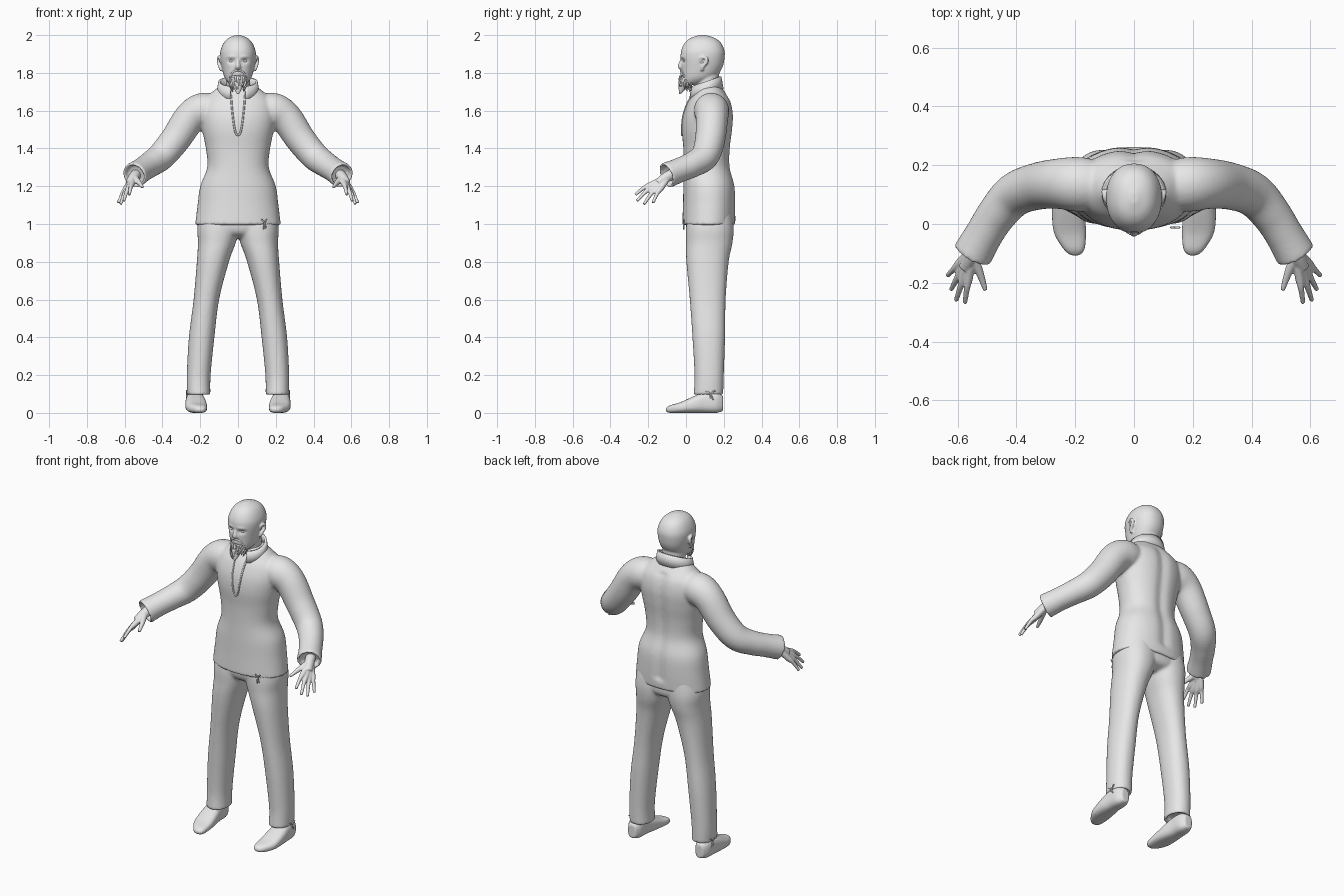
import bpy, bmesh, math, random
from mathutils import Vector
from mathutils.bvhtree import BVHTree

random.seed(4)
cube = bpy.data.objects.get("Cube")
if cube:
    bpy.data.objects.remove(cube, do_unlink=True)

grey = bpy.data.materials.new("plain_grey")
grey.use_nodes = True
grey.diffuse_color = (0.8, 0.8, 0.8, 1)
grey.node_tree.nodes["Principled BSDF"].inputs["Base Color"].default_value = (0.8, 0.8, 0.8, 1)


def spline(rows, steps=6):
    """Catmull-Rom interpolation of equal-length tuples."""
    out = []
    for i in range(len(rows) - 1):
        a, b, c, d = (rows[max(i - 1, 0)], rows[i], rows[i + 1], rows[min(i + 2, len(rows) - 1)])
        for k in range(steps):
            t = k / steps
            out.append(tuple(q + 0.5 * t * (r - p + t * (2 * p - 5 * q + 4 * r - s + t * (3 * (q - r) + s - p)))
                             for p, q, r, s in zip(a, b, c, d)))
    return out + [tuple(rows[-1])]


def sections(rows, axis="z", n=40, power=2.2, side=1):
    """Rounded rings from rows of (position, a0, a1, b0, b1)."""
    rings = []
    for t, a0, a1, b0, b1 in spline(rows):
        ring = []
        for k in range(n):
            c, s = math.cos(math.tau * k / n), math.sin(math.tau * k / n)
            a = (a0 + a1) / 2 + (a1 - a0) / 2 * math.copysign(abs(c) ** (2 / power), c)
            b = (b0 + b1) / 2 + (b1 - b0) / 2 * math.copysign(abs(s) ** (2 / power), s)
            ring.append(Vector((a * side, b, t) if axis == "z" else (a * side, t, b)))
        rings.append(ring)
    return rings


def tube(rows, n=20, side=1, steps=6):
    """Round rings along a path of (x, y, z, radius)."""
    pts = spline(rows, steps)
    pos = [Vector(p[:3]) for p in pts]
    ref = Vector((1, 0, 0)) if abs((pos[-1] - pos[0]).normalized().z) > 0.8 else Vector((0, 0, 1))
    rings = []
    for i, p in enumerate(pos):
        d = (pos[min(i + 1, len(pos) - 1)] - pos[max(i - 1, 0)]).normalized()
        u = d.cross(ref).normalized()
        v = d.cross(u)
        ring = [p + pts[i][3] * (u * math.cos(math.tau * k / n) + v * math.sin(math.tau * k / n)) for k in range(n)]
        rings.append([Vector((q.x * side, q.y, q.z)) for q in ring])
    return rings


def recess(rings, depth):
    """Turn the last ring inward to make an open-looking cuff."""
    mid = [sum(r, Vector()) / len(r) for r in rings[-2:]]
    back = (mid[0] - mid[1]).normalized() * depth
    lip = [mid[1] + (v - mid[1]) * 0.78 for v in rings[-1]]
    return rings + [lip, [v + back for v in lip]]


def skin(bm, rings):
    loops = [[bm.verts.new(v) for v in r] for r in rings]
    n = len(loops[0])
    for lo, hi in zip(loops, loops[1:]):
        for k in range(n):
            bm.faces.new((lo[k], lo[(k + 1) % n], hi[(k + 1) % n], hi[k]))
    bm.faces.new(loops[0])
    bm.faces.new(loops[-1])


def finish(bm, name, voxel=0, smooth=4):
    bmesh.ops.recalc_face_normals(bm, faces=bm.faces)
    for f in bm.faces:
        f.smooth = True
    me = bpy.data.meshes.new(name)
    bm.to_mesh(me)
    bm.free()
    me.materials.append(grey)
    ob = bpy.data.objects.new(name, me)
    bpy.context.collection.objects.link(ob)
    if voxel:
        m = ob.modifiers.new("blend", "REMESH")
        m.mode, m.voxel_size, m.use_smooth_shade = "VOXEL", voxel, True
        m = ob.modifiers.new("soften", "SMOOTH")
        m.factor, m.iterations = 0.5, smooth
    return ob


# Shirt: torso with both sleeves blended in
bm = bmesh.new()
torso = [(1.735, .09, .06, .18), (1.70, .135, .045, .205), (1.65, .185, .012, .238), (1.58, .2, -.014, .252),
         (1.5, .19, -.022, .248), (1.4, .17, -.014, .236), (1.3, .163, -.012, .236), (1.2, .2, -.014, .26),
         (1.1, .214, -.016, .264), (0.995, .227, -.02, .26)]
skin(bm, recess(sections([(z, -w, w, f, b) for z, w, f, b in torso], n=64), 0.03))
for v in bm.verts:  # spine groove
    if v.co.y > 0.15 and 1.05 < v.co.z < 1.68:
        v.co.y -= 0.012 * math.exp(-(v.co.x / 0.03) ** 2)
surface = BVHTree.FromBMesh(bm)
sleeve = [(.12, .13, 1.6, .085), (.19, .135, 1.6, .093), (.255, .137, 1.56, .086), (.33, .128, 1.45, .08),
          (.405, .1, 1.36, .075), (.465, .035, 1.315, .068), (.51, -.035, 1.285, .065), (.55, -.105, 1.257, .069)]
for s in (1, -1):
    skin(bm, recess(tube(sleeve, 32, s), 0.03))
finish(bm, "shirt", 0.008, 6)

# Neck slit edging, following the chest
bm = bmesh.new()
edge = []
for k in range(21):
    t = k / 10 - 1
    x, z = 0.037 * math.copysign(abs(t) ** 0.6, t), 1.47 + 0.21 * abs(t) ** 1.5
    hit = surface.ray_cast(Vector((x, -1, z)), Vector((0, 1, 0)))[0]
    edge.append((x, hit.y, z, 0.005))
skin(bm, tube(edge, 8, steps=3))
finish(bm, "neck_slit_edging")

# Standing collar, open at the front
bm = bmesh.new()
pairs = []
for k in range(41):
    a = 0.38 + (math.tau - 0.76) * k / 40
    rise = 1.66 + 0.055 * (1 - math.cos(a)) / 2
    pairs.append([bm.verts.new((w * math.sin(a), 0.105 - d * math.cos(a), rise + h))
                  for w, d, h in ((.108, .088, 0), (.103, .082, .035), (.098, .076, .066))])
for p, q in zip(pairs, pairs[1:]):
    for i in (0, 1):
        bm.faces.new((p[i], q[i], q[i + 1], p[i + 1]))
collar = finish(bm, "collar")
m = collar.modifiers.new("cloth", "SOLIDIFY")
m.thickness, m.offset = 0.012, 0

# Trousers: pelvis and two legs
bm = bmesh.new()
skin(bm, sections([(1.08, -.19, .19, .01, .24), (1.0, -.2, .2, 0, .25), (.95, -.17, .17, .015, .24),
                   (.925, -.08, .08, .06, .19)]))
leg = [(1.08, -.02, .2, .01, .24), (.98, -.01, .215, 0, .252), (.9, .012, .212, 0, .246), (.8, .048, .218, .002, .226),
       (.6, .1, .235, .02, .21), (.4, .125, .26, .034, .207), (.2, .145, .271, .045, .2), (.095, .146, .27, .04, .197)]
for s in (1, -1):
    skin(bm, recess(sections(leg, side=s), 0.03))
finish(bm, "trousers", 0.009)

# Shoes
foot = [(-.107, .185, .215, .008, .025), (-.085, .168, .24, 0, .04), (-.03, .163, .272, 0, .056),
        (.04, .168, .279, 0, .088), (.1, .178, .275, 0, .112), (.16, .182, .27, 0, .112), (.197, .2, .25, .01, .09)]
for s, side in ((1, "left"), (-1, "right")):
    bm = bmesh.new()
    skin(bm, sections(foot, "y", power=2.7, side=s))
    finish(bm, side + "_shoe", 0.006, 2)

# Hands: palm bones and fingers blended together
wrist = Vector((.55, -.09, 1.255))
tips = [(.575, -.268, 1.155), (.605, -.26, 1.122), (.622, -.223, 1.104), (.634, -.175, 1.112)]
for s, side in ((1, "left"), (-1, "right")):
    bm = bmesh.new()
    skin(bm, tube([(.53, -.05, 1.27, .028), (.55, -.1, 1.25, .028), (.575, -.15, 1.215, .022)], side=s))
    for tip in tips:
        end = Vector(tip)
        path = [(0, .017, 0), (.5, .016, .006), (.72, .011, .012), (1, .008, 0)]
        skin(bm, tube([(*(wrist.lerp(end, t) + Vector((0, 0, lift))), r) for t, r, lift in path], 12, s))
    skin(bm, tube([(.55, -.11, 1.245, .02), (.525, -.165, 1.22, .014), (.505, -.225, 1.195, .008)], 12, s))
    finish(bm, side + "_hand", 0.004, 3)

# Head with neck, nose, lips and ears
bm = bmesh.new()
skull = [(1.735, .028, -.008, .06), (1.75, .052, -.02, .11), (1.78, .073, -.022, .16), (1.83, .086, -.025, .193),
         (1.88, .094, -.028, .204), (1.92, .092, -.025, .203), (1.96, .075, -.005, .184), (1.985, .05, .025, .152),
         (2.0, .012, .07, .105)]
skin(bm, sections([(z, -w, w, f, b) for z, w, f, b in skull], n=72))
for v in bm.verts:  # eye sockets and brow ridge
    if v.co.y < 0.06:
        x, z = abs(v.co.x), v.co.z
        v.co.y += 0.013 * math.exp(-((x - .035) / .018) ** 2 - ((z - 1.863) / .012) ** 2)
        v.co.y -= 0.005 * math.exp(-((x - .035) / .025) ** 2 - ((z - 1.885) / .008) ** 2)
skin(bm, tube([(0, .125, 1.66, .066), (0, .115, 1.73, .063), (0, .11, 1.81, .066)], 32))
skin(bm, tube([(0, -.018, 1.88, .008), (0, -.026, 1.855, .01), (0, -.031, 1.835, .013), (0, -.02, 1.822, .01)], 16))
for z in (1.792, 1.803):
    skin(bm, tube([(-.027, -.012, z, .004), (0, -.024, z, .007), (.027, -.012, z, .004)], 12))
for s in (1, -1):
    skin(bm, tube([(.011, -.025, 1.83, .008), (.017, -.016, 1.83, .006)], 12, s))
    ear = [(.088, .085, 1.81, .007), (.095, .088, 1.83, .009), (.101, .108, 1.858, .01),
           (.101, .105, 1.88, .009), (.096, .082, 1.88, .009), (.09, .08, 1.855, .007)]
    skin(bm, tube(ear, 12, s))
finish(bm, "head", 0.0045, 2)

# Eyes
for s, side in ((1, "left"), (-1, "right")):
    bm = bmesh.new()
    bmesh.ops.create_uvsphere(bm, u_segments=20, v_segments=12, radius=0.014)
    bmesh.ops.scale(bm, vec=(1, 1, .65), verts=bm.verts)
    bmesh.ops.translate(bm, vec=(s * .035, 0, 1.862), verts=bm.verts)
    finish(bm, side + "_eye")

# Beard: a solid core with pointed locks, and a moustache
bm = bmesh.new()
skin(bm, sections([(1.785, -.042, .042, -.025, .035), (1.76, -.04, .04, -.034, .035), (1.73, -.026, .026, -.036, .01),
                   (1.7, -.012, .012, -.038, -.015), (1.688, -.003, .003, -.037, -.03)], n=24))
for k in range(44):
    a = random.uniform(-1.8, 1.8)
    x, y, z = .046 * math.sin(a), .018 - .05 * math.cos(a), random.uniform(1.745, 1.785)
    drop = random.uniform(.03, .06)
    skin(bm, tube([(x, y, z, .006), (x * .85, y - .003, z - drop * .5, .005), (x * .6, y, z - drop, .001)], 6, steps=3))
for s in (1, -1):
    skin(bm, tube([(0, -.027, 1.812, .005), (.025, -.018, 1.806, .006), (.042, -.004, 1.775, .005)], 8, s))
finish(bm, "beard")

# Cord ties at the hem and ankles
def tie(name, x, y, z, side, dx, dy):
    bm = bmesh.new()
    for a, b, h in ((1, 1, .018), (-1, -1, .016), (.6, .6, -.03), (-.3, -.3, -.036)):
        skin(bm, tube([(x, y, z, .004), (x + dx * a * .6, y + dy * b * .6, z + h * .7, .004),
                       (x + dx * a, y + dy * b, z + h, .003)], 8, side, 3))
    finish(bm, name)

tie("hem_tie", .14, -.012, 1.008, 1, .016, 0)
for s, side in ((1, "left"), (-1, "right")):
    tie(side + "_ankle_tie", .27, .13, .1, s, .003, .025)
